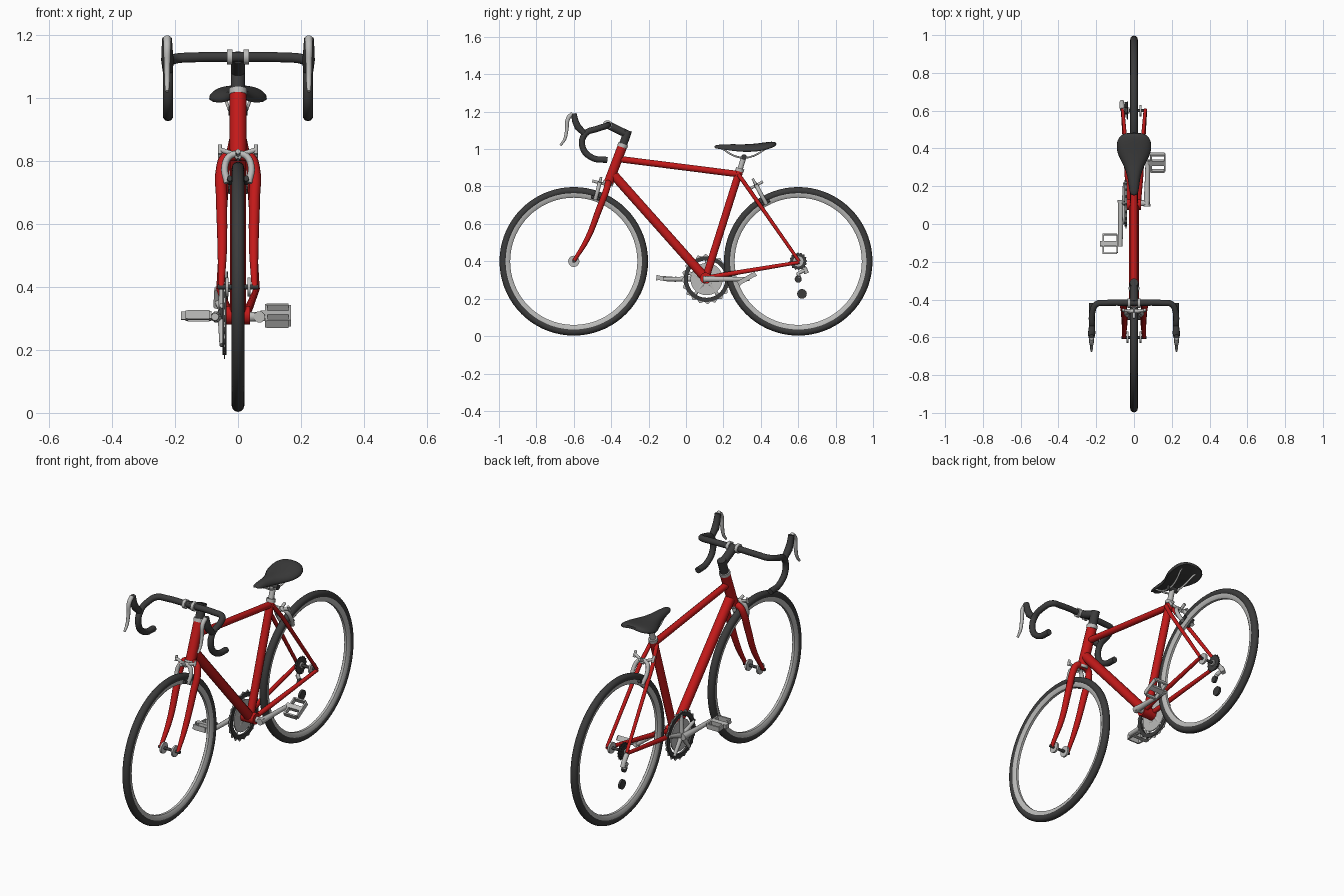
import bpy, bmesh
from math import sin, cos, pi, radians
from mathutils import Vector, Matrix

if "Cube" in bpy.data.objects:
    bpy.data.objects.remove(bpy.data.objects["Cube"])


def material(name, rgb):
    m = bpy.data.materials.new(name)
    m.diffuse_color = (*rgb, 1)
    m.use_nodes = True
    m.node_tree.nodes["Principled BSDF"].inputs["Base Color"].default_value = m.diffuse_color
    return m


RED = material("red_paint", (0.55, 0.01, 0.01))
DARK = material("dark_rubber", (0.045, 0.045, 0.045))
LIGHT = material("light_metal", (0.5, 0.5, 0.49))


def finish(name, mesh, mat, mirror=False, angle=40):
    ob = bpy.data.objects.new(name, mesh)
    bpy.context.collection.objects.link(ob)
    mesh.materials.clear()
    mesh.materials.append(mat)
    for p in mesh.polygons:
        p.use_smooth = True
        p.material_index = 0
    mesh.set_sharp_from_angle(angle=radians(angle))
    if mirror:
        ob.modifiers.new("mirror", 'MIRROR').use_mirror_merge = False
    return ob


def tube(name, pts, r, mat, radii=None, smooth=False, mirror=False):
    """Round tube through points, with an optional radius factor per point."""
    cu = bpy.data.curves.new(name, 'CURVE')
    cu.dimensions = '3D'
    cu.bevel_depth, cu.bevel_resolution, cu.use_fill_caps = r, 3, True
    cu.resolution_u = 5
    sp = cu.splines.new('BEZIER' if smooth else 'POLY')
    points = sp.bezier_points if smooth else sp.points
    points.add(len(pts) - 1)
    for i, p in enumerate(pts):
        if smooth:
            points[i].co = p
            points[i].handle_left_type = points[i].handle_right_type = 'AUTO'
        else:
            points[i].co = (*p, 1)
        points[i].radius = radii[i] if radii else 1
    tmp = bpy.data.objects.new("tmp", cu)
    bpy.context.collection.objects.link(tmp)
    bpy.context.view_layer.update()
    mesh = bpy.data.meshes.new_from_object(tmp.evaluated_get(bpy.context.evaluated_depsgraph_get()))
    bpy.data.objects.remove(tmp)
    return finish(name, mesh, mat, mirror)


def loft(name, loops, mat, cyclic=False, mirror=False, angle=40):
    """Skin equal-sized loops; the ends are capped unless cyclic."""
    bm = bmesh.new()
    rows = [[bm.verts.new(p) for p in lp] for lp in loops]
    n = len(rows[0])
    for a, b in zip(rows, rows[1:] + (rows[:1] if cyclic else [])):
        for i in range(n):
            j = (i + 1) % n
            bm.faces.new((a[i], a[j], b[j], b[i]))
    if not cyclic:
        bm.faces.new(rows[0])
        bm.faces.new(rows[-1])
    bmesh.ops.recalc_face_normals(bm, faces=bm.faces)
    mesh = bpy.data.meshes.new(name)
    bm.to_mesh(mesh)
    bm.free()
    return finish(name, mesh, mat, mirror, angle)


def lathe(name, profile, y, z, mat, n=32, cyclic=False, teeth=0, mirror=False):
    """Turn an (x, radius) profile about the x axis; third value is tooth height."""
    loops = []
    for x, r, *t in profile:
        lp = []
        for i in range(n):
            rr = r + (t[0] if t and i % 4 < 2 else 0)
            a = 2 * pi * (i + (0.35 if i % 2 == 0 else -0.35) * bool(t)) / n
            lp.append((x, y + rr * cos(a), z + rr * sin(a)))
        loops.append(lp)
    return loft(name, loops, mat, cyclic, mirror)


def boxes(name, items, mat, matrix=Matrix()):
    bm = bmesh.new()
    for c, s in items:
        m = matrix @ Matrix.Translation(c) @ Matrix.Diagonal((*s, 1))
        bmesh.ops.create_cube(bm, size=1, matrix=m)
    mesh = bpy.data.meshes.new(name)
    bm.to_mesh(mesh)
    bm.free()
    return finish(name, mesh, mat)


# Wheels
for name, y in (("front", -0.6), ("rear", 0.6)):
    tyre = [(0.02 * cos(a * pi / 6), 0.377 + 0.02 * sin(a * pi / 6)) for a in range(12)]
    lathe(name + "_tyre", tyre, y, 0.4, DARK, 72, True)
    rim = [(-0.015, 0.367), (-0.014, 0.35), (-0.007, 0.34), (0.007, 0.34), (0.014, 0.35), (0.015, 0.367)]
    lathe(name + "_rim", rim, y, 0.4, LIGHT, 72, True)
    tube(name + "_axle", [(-0.065, y, 0.4), (0.065, y, 0.4)], 0.008, DARK)
lathe("front_hub_caps", [(0.03, 0.03), (0.04, 0.03)], -0.6, 0.4, LIGHT, 24, mirror=True)
lathe("rear_hub_cap", [(0.03, 0.03), (0.04, 0.03)], 0.6, 0.4, LIGHT, 24)

# Frame
tube("head_tube", [(0, -0.342, 1.01), (0, -0.418, 0.81)], 0.027, RED)
tube("top_tube", [(0, -0.36, 0.947), (0, 0.28, 0.866)], 0.018, RED)
tube("down_tube", [(0, -0.385, 0.86), (0, 0.1, 0.315)], 0.026, RED)
tube("seat_tube", [(0, 0.29, 0.895), (0, 0.105, 0.31)], 0.021, RED)
lathe("bottom_bracket", [(-0.038, 0.03), (0.038, 0.03)], 0.105, 0.31, RED)
tube("chain_stay", [(0.024, 0.11, 0.312), (0.036, 0.25, 0.336), (0.06, 0.605, 0.395)], 0.013, RED,
     [1, 1, 0.75], mirror=True)
tube("seat_stay", [(0.018, 0.28, 0.865), (0.036, 0.34, 0.78), (0.06, 0.605, 0.4)], 0.011, RED,
     [1, 1, 0.8], mirror=True)
tube("fork_blade", [(0, -0.416, 0.82), (0.038, -0.418, 0.81), (0.052, -0.428, 0.775), (0.052, -0.464, 0.68),
                    (0.05, -0.525, 0.525), (0.053, -0.6, 0.4)], 0.018, RED,
     [1, 1, 1, 1, 0.85, 0.55], smooth=True, mirror=True)

# Headset, stem and handlebar
tube("headset_top", [(0, -0.342, 1.01), (0, -0.336, 1.028)], 0.029, LIGHT)
tube("headset_bottom", [(0, -0.415, 0.823), (0, -0.42, 0.81)], 0.03, LIGHT)
tube("stem_post", [(0, -0.336, 1.025), (0, -0.31, 1.1)], 0.023, DARK)
tube("stem", [(0, -0.312, 1.078), (0, -0.415, 1.128)], 0.022, DARK)
tube("bar_clamp", [(0.018, -0.42, 1.13), (0.035, -0.42, 1.13)], 0.025, LIGHT, mirror=True)
tube("handlebar", [(0, -0.418, 1.13), (0.15, -0.418, 1.128), (0.2, -0.425, 1.124), (0.221, -0.47, 1.11),
                   (0.222, -0.54, 1.08), (0.222, -0.553, 1.01), (0.222, -0.5, 0.953), (0.222, -0.42, 0.942)],
     0.0165, DARK, smooth=True, mirror=True)
tube("brake_hood", [(0.223, -0.545, 1.085), (0.224, -0.578, 1.118), (0.225, -0.592, 1.15), (0.225, -0.6, 1.19)],
     0.018, DARK, [0.9, 1.1, 1, 0.85], mirror=True)
tube("brake_lever", [(0.225, -0.605, 1.19), (0.225, -0.63, 1.165), (0.225, -0.638, 1.1), (0.225, -0.65, 1.05),
                     (0.225, -0.672, 1.02)], 0.012, LIGHT, [1, 1, 0.8, 0.7, 0.5], smooth=True, mirror=True)

# Saddle
loops = []
for y, w, top, low in ((0.15, 0.015, 1.018, 1.004), (0.17, 0.026, 1.025, 0.998), (0.25, 0.033, 1.028, 0.985),
                       (0.31, 0.055, 1.026, 0.978), (0.37, 0.092, 1.03, 0.98), (0.42, 0.097, 1.037, 0.987),
                       (0.46, 0.085, 1.042, 1.002), (0.485, 0.05, 1.038, 1.015)):
    h = top - low
    half = [(0.35, top - 0.02 * h), (0.75, top - 0.2 * h), (1, top - 0.6 * h), (0.97, low), (0.5, low + 0.35 * h)]
    loops.append([(w * x, y, z) for x, z in half] + [(-w * x, y, z) for x, z in reversed(half)])
seat = loft("saddle", loops, DARK, angle=70)
seat.modifiers.new("soft", 'SUBSURF').levels = 1
tube("seat_post", [(0, 0.282, 0.87), (0, 0.308, 0.955)], 0.015, LIGHT)
tube("seat_collar", [(0, 0.285, 0.88), (0, 0.29, 0.897)], 0.024, LIGHT)
tube("seat_clamp", [(-0.03, 0.31, 0.958), (0.03, 0.31, 0.958)], 0.015, DARK)
tube("saddle_rail", [(0.012, 0.19, 1.005), (0.022, 0.27, 0.96), (0.025, 0.34, 0.957), (0.045, 0.44, 1.01)],
     0.005, LIGHT, smooth=True, mirror=True)


# Caliper brakes, laid out as (across, distance down from the pivot)
def brake(name, top, end):
    a, d = Vector(top), Vector(end) - Vector(top)
    n = Vector((0, -d.z, d.y)).normalized()
    at = lambda x, t, off=0: a + d * t + n * off + Vector((x, 0, 0))
    tube(name + "_arch", [at(0, 0.2), at(0.025, 0.25), at(0.042, 0.55), at(0.034, 1)], 0.011, LIGHT,
         smooth=True, mirror=True)
    tube(name + "_arm", [at(-0.01, 0.3), at(0.03, 0.16), at(0.058, 0.08)], 0.008, LIGHT, mirror=True)
    tube(name + "_cable_end", [at(0.057, -0.05), at(0.057, 0.2)], 0.007, LIGHT, mirror=True)
    tube(name + "_pad", [at(0.026, 0.93, -0.025), at(0.026, 0.93, 0.025)], 0.009, DARK, mirror=True)
    tube(name + "_bolt", [at(0, 0.22, -0.04), at(0, 0.22, 0.04)], 0.008, LIGHT)


brake("front_brake", (0, -0.455, 0.845), (0, -0.485, 0.73))
brake("rear_brake", (0, 0.36, 0.835), (0, 0.43, 0.705))

# Cranks, chainring and pedals
CY, CZ = 0.11, 0.305
lathe("chainring_teeth", [(-0.045, 0.122, 0.012), (-0.041, 0.122, 0.012), (-0.041, 0.105), (-0.045, 0.105)],
      CY, CZ, LIGHT, 80, True)
lathe("chainring", [(-0.049, 0.122), (-0.037, 0.122), (-0.037, 0.1), (-0.049, 0.1)], CY, CZ, DARK, 64, True)
lathe("chainring_plate", [(-0.046, 0.086), (-0.04, 0.086)], CY, CZ, LIGHT, 48)
for i in range(5):
    a = 2 * pi * i / 5 + 0.3
    tube("spider_arm_%d" % i, [(-0.05, CY, CZ), (-0.05, CY + 0.112 * cos(a), CZ + 0.112 * sin(a))], 0.011, LIGHT,
         [1.3, 0.8])
tube("crank_axle", [(-0.075, CY, CZ), (0.08, CY, CZ)], 0.016, LIGHT)
for side, s, tilt in (("right", 1, 0.52), ("left", -1, -0.08)):
    py = CY + s * 0.215
    tube(side + "_crank", [(s * 0.068, CY - s * 0.018, CZ), (s * 0.07, CY + s * 0.1, CZ),
                           (s * 0.073, py + s * 0.015, CZ)], 0.016, LIGHT, [1.15, 0.85, 0.75])
    m = Matrix.Translation((s * 0.126, py, CZ + 0.003)) @ Matrix.Rotation(tilt, 4, 'X')
    boxes(side + "_pedal", [((0, 0.05, 0), (0.07, 0.008, 0.028)), ((0, -0.05, 0), (0.07, 0.008, 0.028)),
                            ((0.038, 0, 0), (0.008, 0.095, 0.024)), ((-0.036, 0, 0), (0.008, 0.108, 0.024)),
                            ((-0.01, 0, 0), (0.09, 0.026, 0.024))], LIGHT, m)

# Rear cassette and derailleur
for i, r in enumerate((0.042, 0.036, 0.03)):
    x = -0.032 - 0.007 * i
    lathe("cassette_%d" % i, [(x - 0.004, r, 0.006), (x, r, 0.006)], 0.6, 0.4, DARK, 64)
lathe("cassette_cap", [(-0.056, 0.016), (-0.025, 0.016)], 0.6, 0.4, LIGHT, 20)
tube("derailleur_hanger", [(-0.062, 0.605, 0.395), (-0.064, 0.635, 0.36), (-0.064, 0.645, 0.335)], 0.013, LIGHT)
tube("derailleur_body", [(-0.064, 0.638, 0.355), (-0.055, 0.6, 0.335), (-0.045, 0.605, 0.308)], 0.011, LIGHT)
for name, y, z, r in (("upper_pulley", 0.6, 0.305, 0.019), ("lower_pulley", 0.62, 0.226, 0.026)):
    lathe(name, [(-0.048, r), (-0.036, r)], y, z, DARK, 16)
